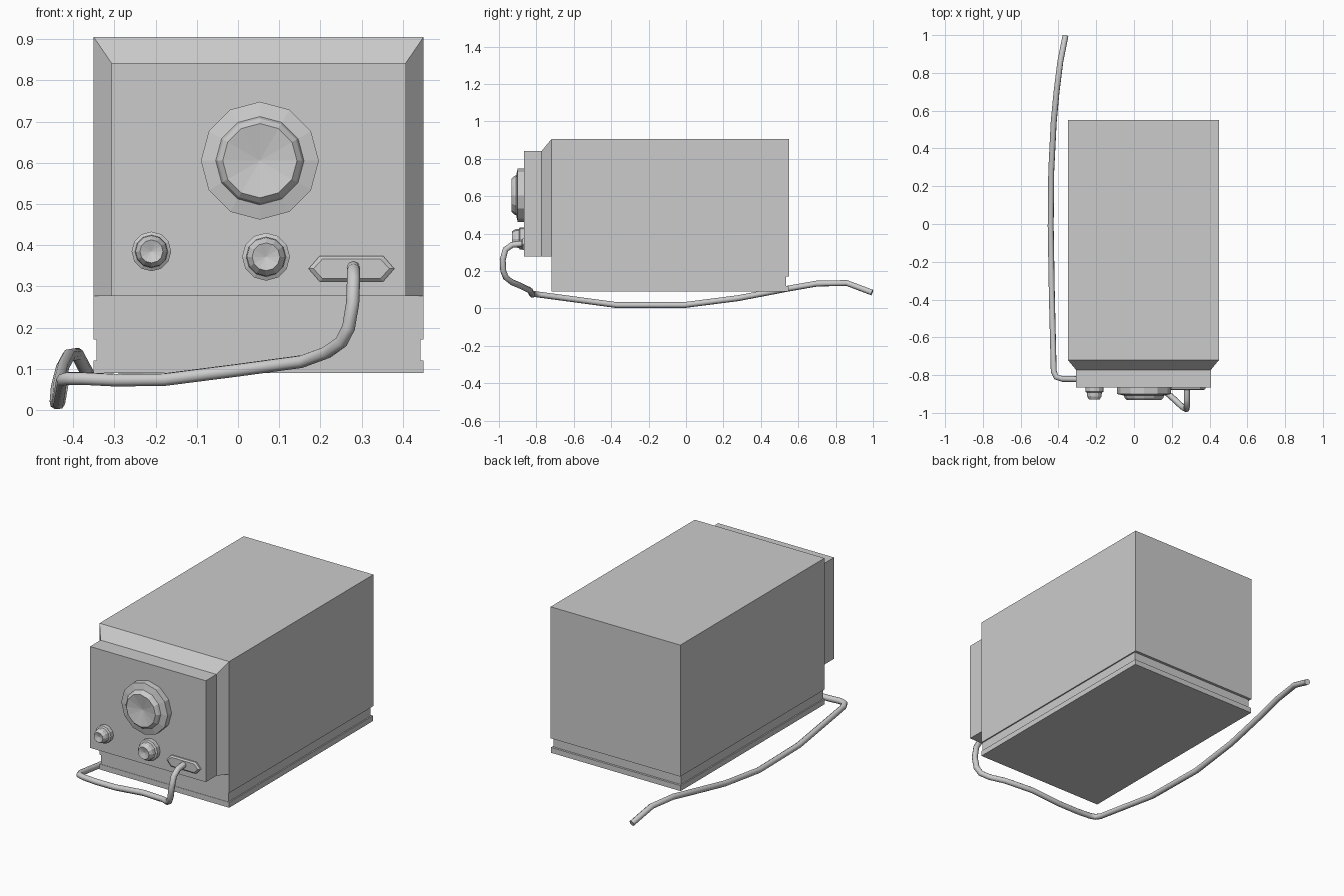
import bpy, bmesh
from math import pi, sin, cos

if "Cube" in bpy.data.objects:
    bpy.data.objects.remove(bpy.data.objects["Cube"])


def new_object(name, bm):
    bmesh.ops.recalc_face_normals(bm, faces=bm.faces)
    mesh = bpy.data.meshes.new(name)
    bm.to_mesh(mesh)
    bm.free()
    ob = bpy.data.objects.new(name, mesh)
    bpy.context.collection.objects.link(ob)
    return ob


def box(name, x0, x1, y0, y1, z0, z1):
    bm = bmesh.new()
    bmesh.ops.create_cube(bm, size=1)
    for v in bm.verts:
        v.co = ((x0 + x1) / 2 + v.co.x * (x1 - x0),
                (y0 + y1) / 2 + v.co.y * (y1 - y0),
                (z0 + z1) / 2 + v.co.z * (z1 - z0))
    return new_object(name, bm)


def loft(name, sections, tip=None):
    """Skin matching outlines; close the end flat or to a tip point."""
    bm = bmesh.new()
    rings = [[bm.verts.new(p) for p in s] for s in sections]
    n = len(rings[0])
    for a, b in zip(rings, rings[1:]):
        for i in range(n):
            bm.faces.new((a[i], a[(i + 1) % n], b[(i + 1) % n], b[i]))
    bm.faces.new(rings[0])
    last = rings[-1]
    if tip:
        t = bm.verts.new(tip)
        for i in range(n):
            bm.faces.new((last[i], last[(i + 1) % n], t))
    else:
        bm.faces.new(last)
    return new_object(name, bm)


def rect(y, x0, x1, z0, z1):
    return [(x0, y, z0), (x1, y, z0), (x1, y, z1), (x0, y, z1)]


def knob(name, cx, cz, profile, tip_y, sides=12):
    rings = [[(cx + r * sin(2 * pi * i / sides), y, cz + r * cos(2 * pi * i / sides))
              for i in range(sides)] for r, y in profile]
    return loft(name, rings, (cx, tip_y, cz))


# Case, recessed groove and base
box("case_body", -0.35, 0.45, -0.72, 0.55, 0.172, 0.905)
box("base_groove", -0.343, 0.443, -0.718, 0.535, 0.12, 0.172)
box("base_slab", -0.35, 0.45, -0.72, 0.547, 0.09, 0.12)

# Chamfered front panel
loft("front_panel", [rect(-0.72, -0.35, 0.45, 0.277, 0.905),
                     rect(-0.772, -0.307, 0.407, 0.277, 0.842),
                     rect(-0.865, -0.307, 0.407, 0.277, 0.842)])

# Dial and knobs with dished centres
knob("main_dial", 0.053, 0.605,
     [(0.143, -0.865), (0.143, -0.9), (0.107, -0.908), (0.102, -0.92), (0.09, -0.932)], -0.915)
for name, cx, cz, r in (("left_knob", -0.21, 0.385, 0.048), ("right_knob", 0.068, 0.372, 0.058)):
    knob(name, cx, cz, [(r, -0.865), (r, -0.888), (r * 0.83, -0.893), (r * 0.8, -0.912),
                        (r * 0.58, -0.93)], -0.921)


# Hexagonal cable socket plate
def hexagon(y, w, h, tip):
    return [(0.275 + x, y, 0.343 + z) for x, z in
            ((-w, 0), (-w + tip, h), (w - tip, h), (w, 0), (w - tip, -h), (-w + tip, -h))]


loft("socket_plate", [hexagon(-0.865, 0.104, 0.031, 0.027), hexagon(-0.873, 0.104, 0.031, 0.027),
                      hexagon(-0.88, 0.092, 0.024, 0.022)])

# Power cable from socket, around the corner and along the side
path = [(0.28, -0.865, 0.347), (0.28, -0.93, 0.34), (0.28, -0.965, 0.315), (0.278, -0.98, 0.26),
        (0.268, -0.977, 0.2), (0.25, -0.963, 0.165), (0.215, -0.93, 0.14), (0.155, -0.878, 0.118),
        (0.0, -0.835, 0.097), (-0.18, -0.822, 0.074), (-0.3, -0.821, 0.073), (-0.38, -0.82, 0.077),
        (-0.412, -0.81, 0.077), (-0.425, -0.78, 0.073), (-0.435, -0.37, 0.018),
        (-0.441, -0.01, 0.018), (-0.438, 0.28, 0.055), (-0.425, 0.54, 0.105),
        (-0.41, 0.7, 0.133), (-0.39, 0.86, 0.136), (-0.363, 0.995, 0.085)]
curve = bpy.data.curves.new("power_cable", "CURVE")
curve.dimensions = "3D"
curve.bevel_depth = 0.016
curve.bevel_resolution = 2
curve.use_fill_caps = True
spline = curve.splines.new("POLY")
spline.points.add(len(path) - 1)
for point, co in zip(spline.points, path):
    point.co = (*co, 1)
cable = bpy.data.objects.new("power_cable", curve)
bpy.context.collection.objects.link(cable)
bpy.context.view_layer.objects.active = cable
cable.select_set(True)
bpy.ops.object.convert(target="MESH")
bpy.ops.object.shade_smooth_by_angle(angle=1.05)
